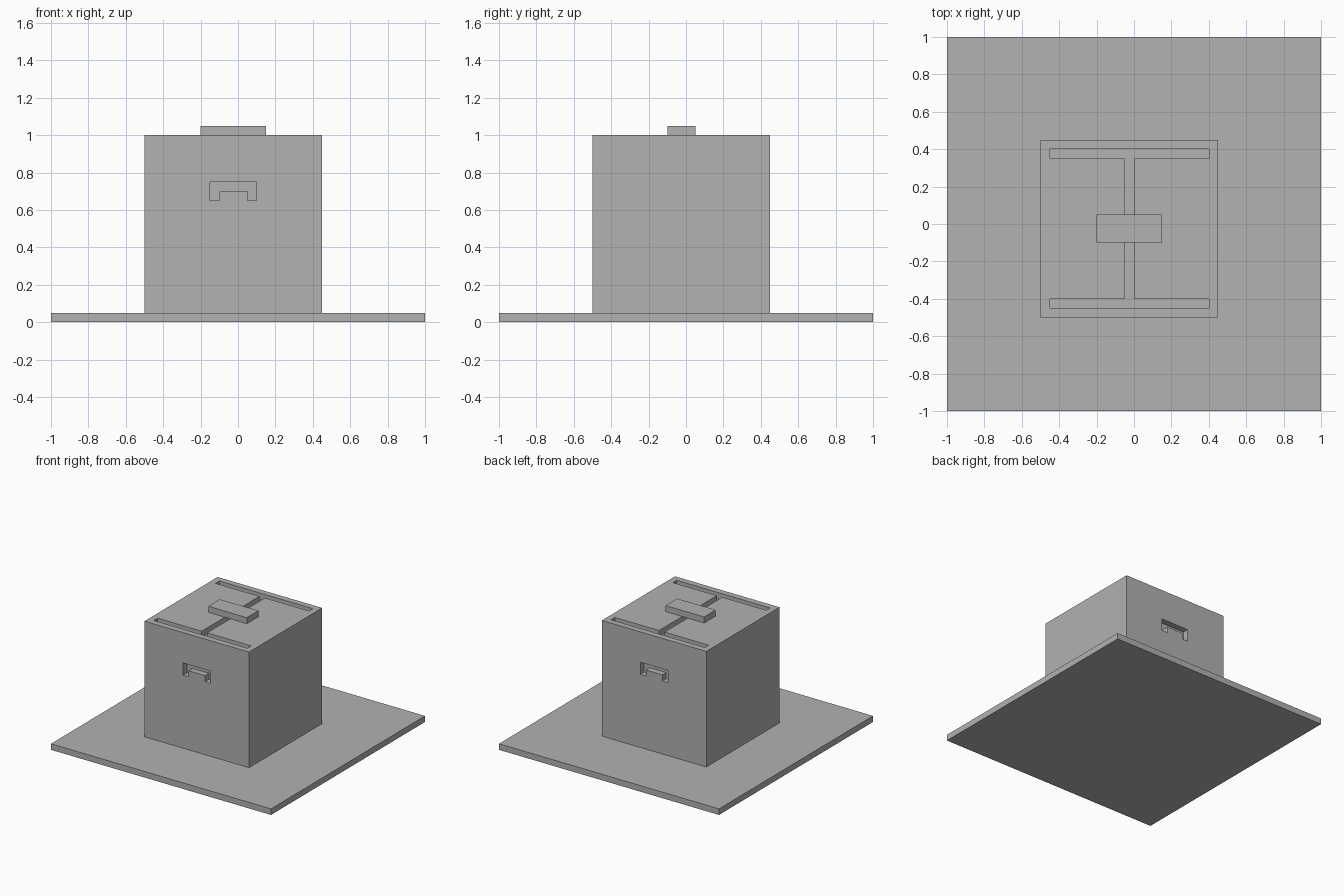
import bpy
import bmesh
from mathutils import Vector

cube = bpy.data.objects.get("Cube")
if cube:
    bpy.data.objects.remove(cube, do_unlink=True)

grey = bpy.data.materials.new("plain grey")
grey.use_nodes = True
colour = (0.445, 0.445, 0.445, 1)
grey.diffuse_color = colour
grey.node_tree.nodes["Principled BSDF"].inputs["Base Color"].default_value = colour

STEP = 0.05  # wall, groove and slab thickness


def prism(name, outline, offset):
    """Solid made by sweeping a flat outline along an offset."""
    bm = bmesh.new()
    face = bm.faces.new([bm.verts.new(p) for p in outline])
    swept = bmesh.ops.extrude_face_region(bm, geom=[face])["geom"]
    bmesh.ops.translate(bm, vec=Vector(offset),
                        verts=[v for v in swept if isinstance(v, bmesh.types.BMVert)])
    bmesh.ops.recalc_face_normals(bm, faces=bm.faces)
    mesh = bpy.data.meshes.new(name)
    bm.to_mesh(mesh)
    bm.free()
    mesh.materials.append(grey)
    obj = bpy.data.objects.new(name, mesh)
    bpy.context.collection.objects.link(obj)
    return obj


def block(name, x0, x1, y0, y1, z0, z1):
    outline = [(x0, y0, z0), (x1, y0, z0), (x1, y1, z0), (x0, y1, z0)]
    return prism(name, outline, (0, 0, z1 - z0))


def carve(target, cutter):
    """Cut one solid out of another and discard the cutter."""
    cutter.hide_render = True
    mod = target.modifiers.new("recess", "BOOLEAN")
    mod.operation = "DIFFERENCE"
    mod.solver = "EXACT"
    mod.object = cutter
    bpy.context.view_layer.objects.active = target
    bpy.ops.object.modifier_apply(modifier=mod.name)
    bpy.data.objects.remove(cutter, do_unlink=True)


# Ground slab, box body and the raised plate on its lid
block("base_slab", -1, 1, -1, 1, 0, STEP)
body = block("box_body", -0.5, 0.45, -0.5, 0.45, STEP, 1)
block("lid_plate", -0.2, 0.15, -0.1, 0.05, 1, 1 + STEP)

# I-shaped groove in the lid: one half, then the same half turned about the box centre
half = [(-0.425, -0.425), (0.425, -0.425), (0.425, -0.375),
        (0.025, -0.375), (0.025, 0.375), (0.425, 0.375)]
centre = -STEP / 2
outline = half + [(-x, -y) for x, y in half[:0:-1]][::-1]
outline = half + [(0.425, 0.425)] + [(-0.425, 0.425)]
outline += [(-x, y) for x, y in reversed(half[2:])]
carve(body, prism("lid_groove_cutter",
                  [(x + centre, y + centre, 1 - STEP) for x, y in outline],
                  (0, 0, 2 * STEP)))

# U-shaped hand holds on the front and back walls
right = [(0.075, 0.7), (0.075, 0.65), (0.125, 0.65), (0.125, 0.75)]
hold = right + [(-x, z) for x, z in reversed(right)]
for wall_y, inward in ((-0.5, 1), (0.45, -1)):
    start = wall_y - inward * STEP
    carve(body, prism("hand_hold_cutter",
                      [(x + centre, start, z) for x, z in hold],
                      (0, inward * 2 * STEP, 0)))
